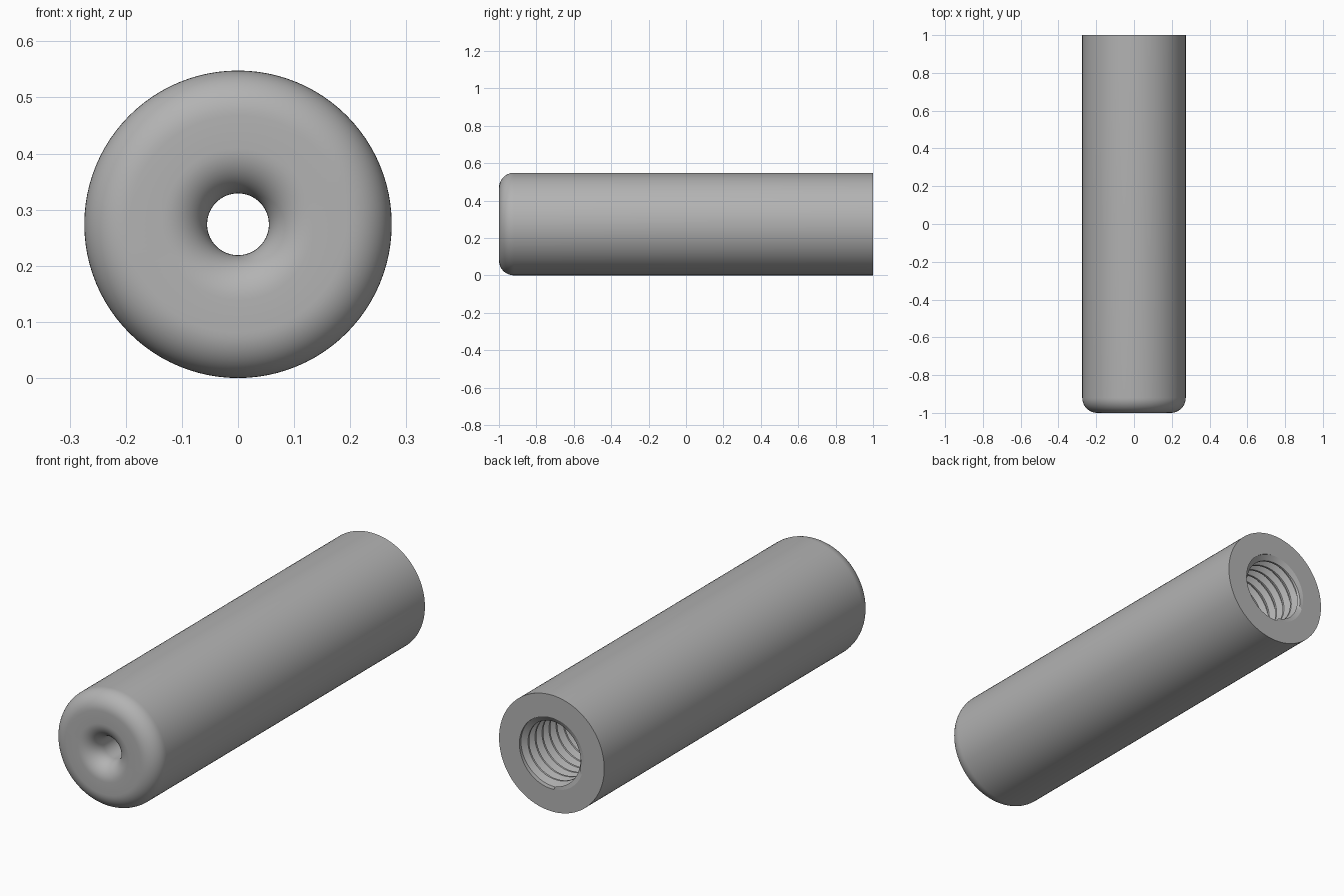
import bpy, bmesh
from math import sin, cos, pi, radians

cube = bpy.data.objects.get("Cube")
if cube:
    bpy.data.objects.remove(cube, do_unlink=True)

R = 0.274            # outer radius
EDGE = 0.08          # rounding of the front rim
PIN = 0.055          # small front hole
FLARE = 0.08         # rounding of the small hole's mouth
MAJOR, MINOR = 0.168, 0.143
PITCH = 0.052
DEPTH_Y = 0.0        # inner end of the threaded bore
SEG = 96

grey = bpy.data.materials.new("satin grey")
grey.use_nodes = True
colour = (0.45, 0.45, 0.45, 1)
grey.diffuse_color = colour
grey.node_tree.nodes["Principled BSDF"].inputs["Base Color"].default_value = colour


def arc(cr, cy, rad, a0, a1, n=12):
    """Arc of (radius, y) profile points, angles in degrees."""
    angles = [radians(a0 + (a1 - a0) * i / n) for i in range(n + 1)]
    return [(cr + rad * cos(a), cy + rad * sin(a)) for a in angles]


def swept(name, rows):
    """Mesh around the y axis; rows are functions of turn fraction giving (radius, y)."""
    bm = bmesh.new()
    grid = []
    for row in rows:
        line = []
        for s in range(SEG + 1):
            r, y = row(s / SEG)
            a = 2 * pi * s / SEG
            line.append(bm.verts.new((r * cos(a), y, R + r * sin(a))))
        grid.append(line)
    for p, q in zip(grid, grid[1:]):
        for s in range(SEG):
            bm.faces.new((p[s], p[s + 1], q[s + 1], q[s]))
    bmesh.ops.remove_doubles(bm, verts=bm.verts, dist=0.00005)
    mesh = bpy.data.meshes.new(name)
    bm.to_mesh(mesh)
    bm.free()
    mesh.materials.append(grey)
    obj = bpy.data.objects.new(name, mesh)
    bpy.context.collection.objects.link(obj)
    bpy.ops.object.select_all(action="DESELECT")
    obj.select_set(True)
    bpy.context.view_layer.objects.active = obj
    bpy.ops.object.shade_smooth_by_angle(angle=radians(30))
    return obj


# Sleeve: rear face, outer wall, rounded front, flared pin hole, bore floor
profile = [(MAJOR, 1), (R, 1)]
profile += arc(R - EDGE, -1 + EDGE, EDGE, 0, -90)
profile += arc(PIN + FLARE, -1 + FLARE, FLARE, -90, -180)
profile += [(PIN, DEPTH_Y - 0.06), (MAJOR, DEPTH_Y)]
swept("sleeve", [lambda t, p=p: p for p in profile])

# Threaded bore: trapezoid thread winding along the bore, trimmed at both ends
tooth = [(0, MAJOR), (0.2, MAJOR), (0.5, MINOR), (0.68, MINOR)]


def thread_row(turn, u, r):
    def row(t):
        y = DEPTH_Y + PITCH * (turn + u + t)
        if y <= DEPTH_Y or y >= 1:
            return MAJOR, min(max(y, DEPTH_Y), 1)
        return min(MAJOR, r + max(0, 0.01 - (1 - y))), y
    return row


turns = int((1 - DEPTH_Y) / PITCH) + 2
swept("threaded_bore", [thread_row(k, u, r) for k in range(-1, turns) for u, r in tooth])
